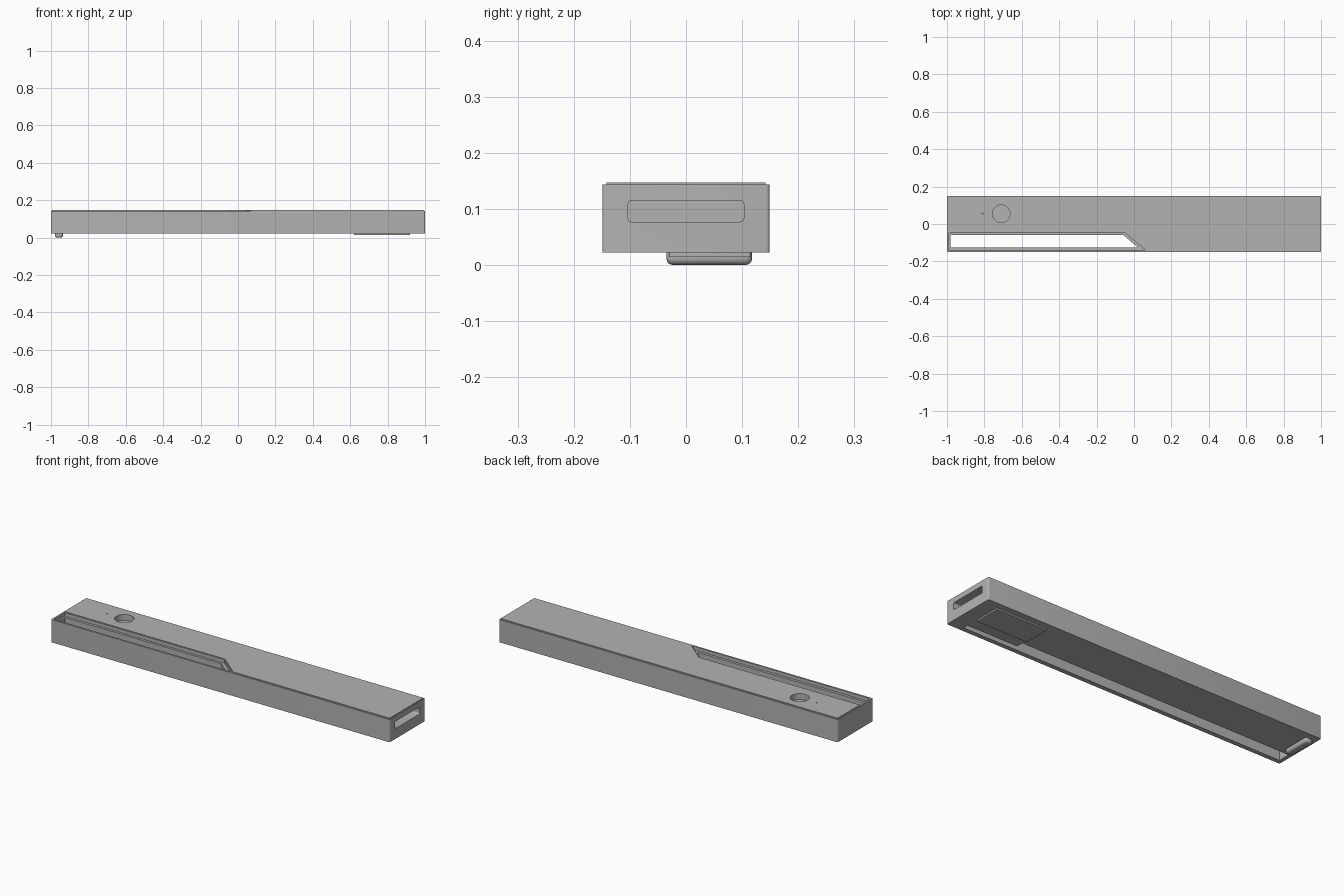
import bpy, bmesh, math

cube = bpy.data.objects.get("Cube")
if cube:
    bpy.data.objects.remove(cube, do_unlink=True)

grey = bpy.data.materials.new("plain grey")
grey.use_nodes = True
colour = (0.45, 0.45, 0.45, 1)
grey.diffuse_color = colour
grey.node_tree.nodes["Principled BSDF"].inputs["Base Color"].default_value = colour


def prism(name, outline, z0, z1, bevel=0.0, axis=None, segments=4):
    """Extrude an xy outline from z0 to z1, rounding edges along one axis or all."""
    bm = bmesh.new()
    face = bm.faces.new([bm.verts.new((x, y, z0)) for x, y in outline])
    top = bmesh.ops.extrude_face_region(bm, geom=[face])["geom"]
    for v in top:
        if isinstance(v, bmesh.types.BMVert):
            v.co.z = z1
    bmesh.ops.recalc_face_normals(bm, faces=bm.faces)
    if bevel:
        def chosen(e):
            d = (e.verts[0].co - e.verts[1].co).normalized()
            return axis is None or abs(d[axis]) > 0.99
        bmesh.ops.bevel(bm, geom=[e for e in bm.edges if chosen(e)], offset=bevel,
                        segments=segments, profile=0.5, affect='EDGES')
    mesh = bpy.data.meshes.new(name)
    bm.to_mesh(mesh)
    bm.free()
    mesh.materials.append(grey)
    obj = bpy.data.objects.new(name, mesh)
    bpy.context.collection.objects.link(obj)
    return obj


def rect(x0, x1, y0, y1):
    return [(x0, y0), (x1, y0), (x1, y1), (x0, y1)]


def disc(x, y, r, n=32):
    return [(x + r * math.cos(2 * math.pi * i / n), y + r * math.sin(2 * math.pi * i / n))
            for i in range(n)]


def cut(target, cutter):
    cutter.hide_render = True
    mod = target.modifiers.new("cut", 'BOOLEAN')
    mod.operation = 'DIFFERENCE'
    mod.solver = 'EXACT'
    mod.object = cutter
    bpy.context.view_layer.objects.active = target
    bpy.ops.object.modifier_apply(modifier=mod.name)
    bpy.data.objects.remove(cutter, do_unlink=True)


# Long housing and its thin top plate
body = prism("housing", rect(-1, 1, -0.149, 0.149), 0.022, 0.143, 0.006, 2)
notch = [(-0.995, -0.142), (0.07, -0.142), (-0.045, -0.044), (-0.995, -0.044)]
plate = prism("top_plate", [(0.07, -0.142), (0.995, -0.142), (0.995, 0.142),
                            (-0.995, 0.142), (-0.995, -0.044), (-0.045, -0.044)],
              0.142, 0.147)

# Stepped slot: shallow ledge, through opening and long channel underneath
cut(body, prism("ledge_cutter", [(-0.99, -0.139), (0.06, -0.139), (-0.048, -0.047),
                                 (-0.99, -0.047)], 0.125, 0.2))
cut(body, prism("slot_cutter", [(-0.98, -0.125), (0.02, -0.125), (-0.055, -0.06),
                                (-0.98, -0.06)], 0.07, 0.2))
cut(body, prism("channel_cutter", rect(-0.98, 0.92, -0.125, -0.06), 0.0, 0.105))

# Round button well and pinhole
for label, x, r in (("well", -0.71, 0.047), ("pinhole", -0.81, 0.004)):
    for part in (body, plate):
        cut(part, prism(label + "_cutter", disc(x, 0.055, r), 0.115, 0.2))

# Rounded port in the end
cut(body, prism("port_cutter", rect(0.94, 1.1, -0.103, 0.103), 0.077, 0.115, 0.006, 0))

# Underside: label pad, channel block and rounded foot
pad = prism("underside_pad", rect(0.62, 0.92, -0.03, 0.115), 0.014, 0.023, 0.003, 2)
block = prism("channel_block", rect(0.62, 0.92, -0.1, -0.059), 0.024, 0.05)
foot = prism("rear_foot", rect(-0.978, -0.936, -0.035, 0.118), 0.0, 0.034, 0.012)

for obj in (body, plate, pad, block, foot):
    bpy.ops.object.select_all(action='DESELECT')
    obj.select_set(True)
    bpy.context.view_layer.objects.active = obj
    bpy.ops.object.shade_smooth_by_angle(angle=math.radians(35))
